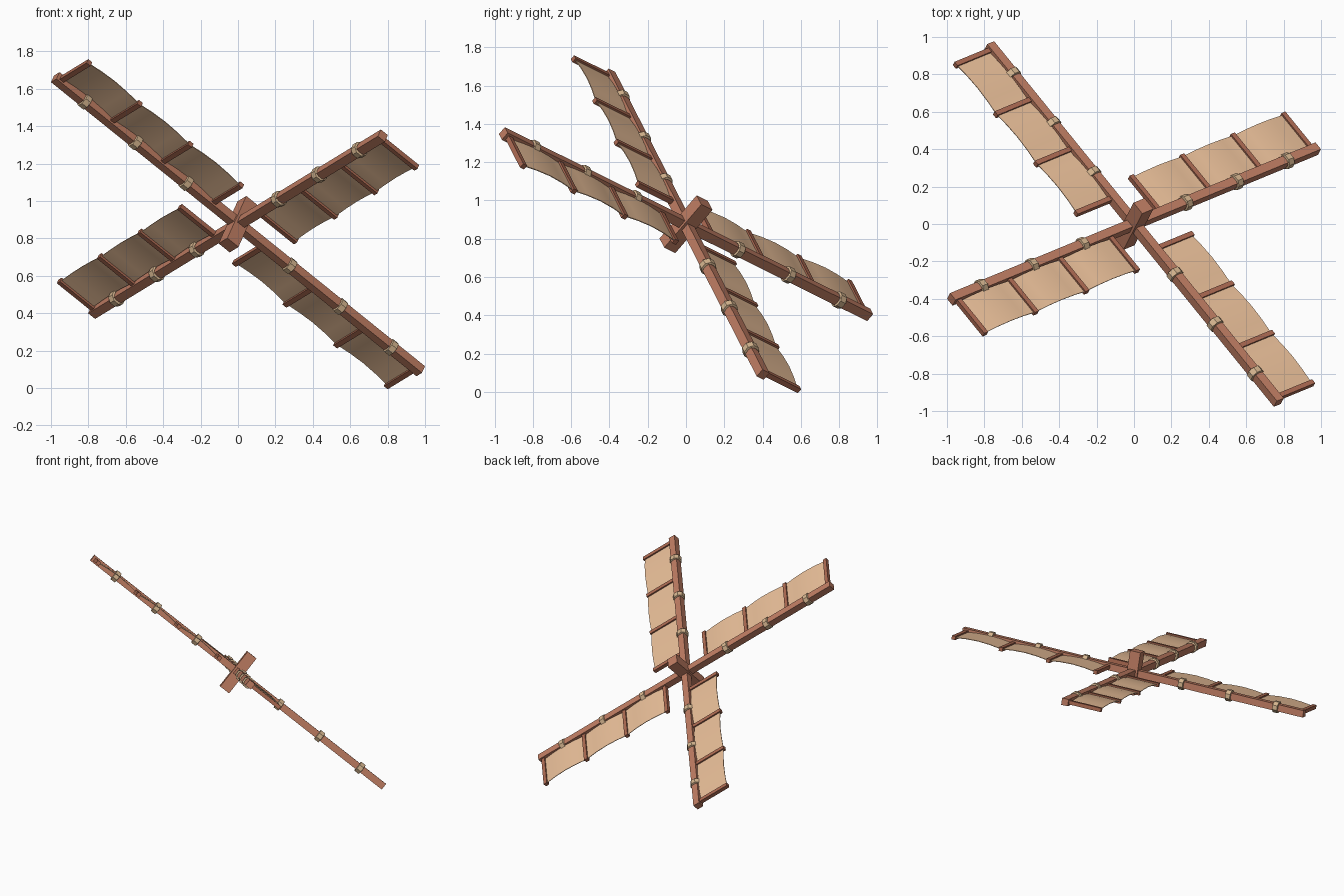
import bpy, bmesh, math
from mathutils import Matrix, Vector

if "Cube" in bpy.data.objects:
    bpy.data.objects.remove(bpy.data.objects["Cube"])


def srgb(r, g, b):
    return tuple(((c / 255 + 0.055) / 1.055) ** 2.4 for c in (r, g, b)) + (1,)


def material(name, rgb):
    m = bpy.data.materials.new(name)
    m.diffuse_color = srgb(*rgb)
    m.use_nodes = True
    m.node_tree.nodes["Principled BSDF"].inputs["Base Color"].default_value = m.diffuse_color
    return m


WOOD = material("wood", (190, 124, 98))
DARK = material("batten wood", (172, 106, 82))
CLOTH = material("sail cloth", (232, 190, 152))
ROPE = material("rope", (212, 180, 142))

# tilted frame: x along one arm, y toward its sail, z along the axle
a = Vector((-0.742, -0.306, 0.597)).normalized()
b = Vector((0.583, -0.727, 0.364))
b = (b - a * b.dot(a)).normalized()
n = a.cross(b)
FRAME = Matrix.Translation((0, 0, 0.876)) @ Matrix((a, b, n)).transposed().to_4x4()


def make(name, bm, mat, turn=0, smooth=False):
    bmesh.ops.recalc_face_normals(bm, faces=bm.faces)
    me = bpy.data.meshes.new(name)
    bm.to_mesh(me)
    bm.free()
    me.materials.append(mat)
    ob = bpy.data.objects.new(name, me)
    bpy.context.collection.objects.link(ob)
    ob.matrix_world = FRAME @ Matrix.Rotation(turn, 4, 'Z')
    if smooth:
        bpy.ops.object.select_all(action='DESELECT')
        ob.select_set(True)
        bpy.context.view_layer.objects.active = ob
        bpy.ops.object.shade_smooth_by_angle(angle=math.radians(40))
    return ob


def box(name, mat, lo, hi, turn=0):
    bm = bmesh.new()
    lo, hi = Vector(lo), Vector(hi)
    bmesh.ops.create_cube(bm, size=1, matrix=Matrix.Translation((lo + hi) / 2)
                          @ Matrix.Diagonal((*(hi - lo), 1)))
    return make(name, bm, mat, turn)


def bridge(bm, rows):
    # join neighbouring closed cross-sections with quads
    for p, q in rows:
        for j in range(4):
            k = (j + 1) % 4
            bm.faces.new((p[j], p[k], q[k], q[j]))


def ring(name, u, turn):
    # flat band wrapped round the arm
    bm = bmesh.new()
    N, section = 8, [(-0.021, 0.031), (-0.018, 0.043), (0.018, 0.043), (0.021, 0.031)]
    rows = [[bm.verts.new((u + dx, r * math.cos(t), r * math.sin(t))) for dx, r in section]
            for t in (2 * math.pi * (i + 0.5) / N for i in range(N))]
    bridge(bm, zip(rows, rows[1:] + rows[:1]))
    make(name, bm, ROPE, turn)


U0, STEP, T = 0.19, 0.365, 0.004


def sail(name, turn):
    # thin cloth billowing between the battens
    bm = bmesh.new()
    SEG = 4
    rows = []
    for i in range(3 * SEG + 1):
        z = 0.016 * math.sin(math.pi * (i % SEG) / SEG)
        u = U0 + STEP * i / SEG
        rows.append([bm.verts.new((u, v, z + dz)) for v, dz in
                     ((0.03, -T / 2), (0.262, -T / 2), (0.262, T / 2), (0.03, T / 2))])
    bridge(bm, zip(rows, rows[1:]))
    bm.faces.new(rows[0])
    bm.faces.new(rows[-1])
    make(name, bm, CLOTH, turn, True)


# axle block and the two crossed beams
box("axle", WOOD, (-0.04, -0.04, -0.157), (0.04, 0.04, 0.157))
for i in range(2):
    box(f"beam_{i + 1}", WOOD, (-1.317, -0.025, -0.025), (1.317, 0.025, 0.025), i * math.pi / 2)

# four sails with battens and rope ties
for s in range(4):
    turn = s * math.pi / 2
    sail(f"sail_{s + 1}", turn)
    for i in range(4):
        u = U0 + STEP * i
        box(f"batten_{s + 1}_{i + 1}", DARK, (u - 0.014, 0.0, -0.014), (u + 0.014, 0.27, 0.014), turn)
    for i in range(3):
        ring(f"rope_tie_{s + 1}_{i + 1}", U0 + STEP * (i + 0.5), turn)
